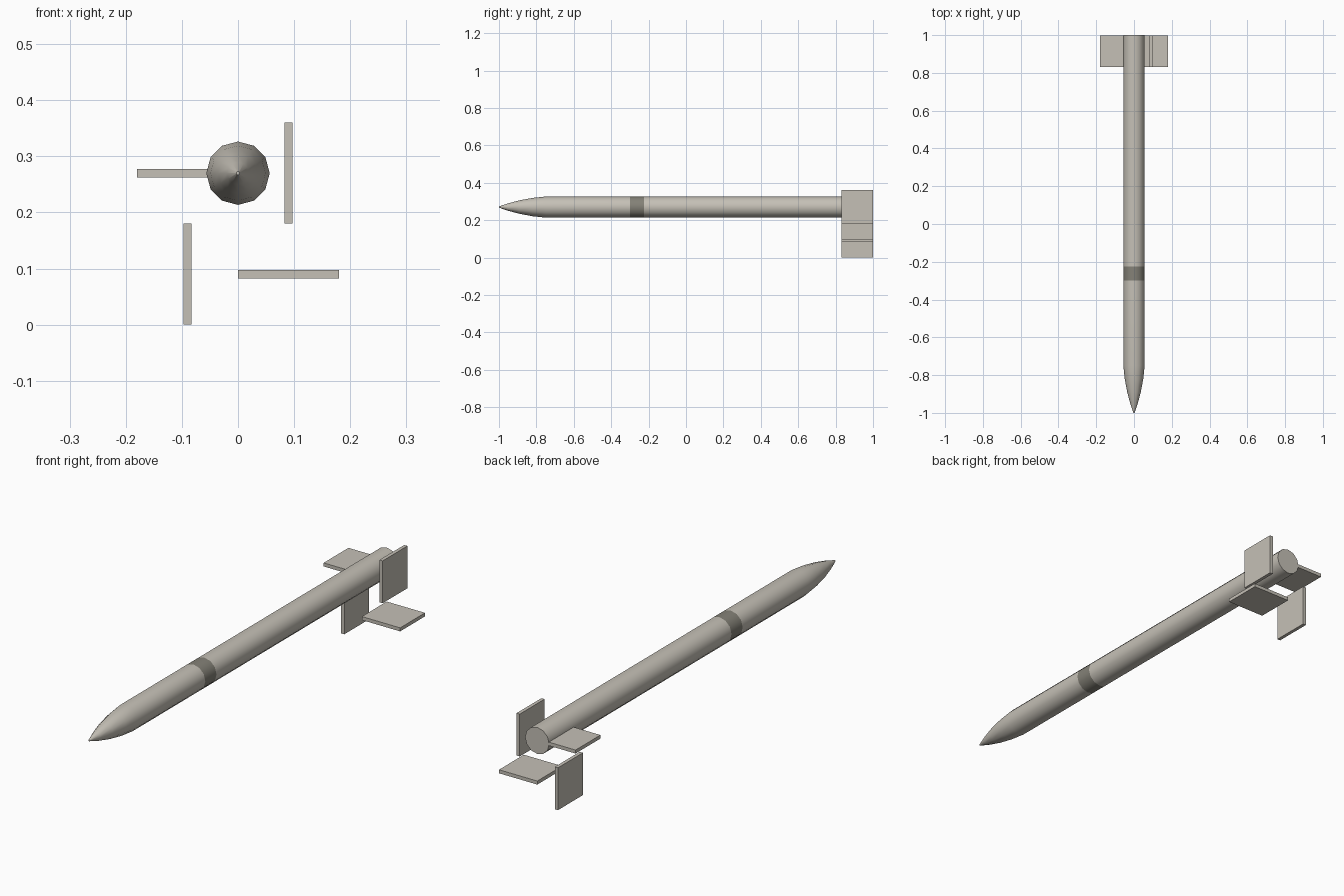
import bpy, bmesh, math
from mathutils import Matrix, Vector

if "Cube" in bpy.data.objects:
    bpy.data.objects.remove(bpy.data.objects["Cube"])

AXIS_Z, R, SIDES = 0.27, 0.0565, 12


def material(name, rgb):
    m = bpy.data.materials.new(name)
    m.diffuse_color = (*rgb, 1)
    m.use_nodes = True
    m.node_tree.nodes["Principled BSDF"].inputs["Base Color"].default_value = m.diffuse_color
    return m


grey = material("warm light grey", (0.56, 0.53, 0.47))
dark = material("dark grey", (0.23, 0.22, 0.185))


def finish(name, bm, mats):
    bmesh.ops.recalc_face_normals(bm, faces=bm.faces)
    me = bpy.data.meshes.new(name)
    bm.to_mesh(me)
    bm.free()
    for m in mats:
        me.materials.append(m)
    ob = bpy.data.objects.new(name, me)
    bpy.context.collection.objects.link(ob)
    return ob


# Body: 12-sided lathe along y, ogive nose, straight tube, painted band
profile = [(-1, 0.003), (-0.95, 0.020), (-0.89, 0.036), (-0.82, 0.049), (-0.75, R),
           (-0.3, R), (-0.225, R), (1, R)]
bm = bmesh.new()
rings = []
for y, r in profile:
    rings.append([bm.verts.new((r * math.cos(a), y, AXIS_Z + r * math.sin(a)))
                  for a in (2 * math.pi * i / SIDES for i in range(SIDES))])
for k, (a, b) in enumerate(zip(rings, rings[1:])):
    for i in range(SIDES):
        j = (i + 1) % SIDES
        f = bm.faces.new((a[i], a[j], b[j], b[i]))
        f.material_index = 1 if profile[k][0] == -0.3 else 0
bm.faces.new(rings[0])
bm.faces.new(rings[-1])
body = finish("rocket_body", bm, [grey, dark])
bpy.context.view_layer.objects.active = body
body.select_set(True)
bpy.ops.object.shade_smooth_by_angle(angle=math.radians(40))

# Fins: four plates in a pinwheel around x=0, z=0.18
pivot = Vector((0, 0, 0.18))
for n in range(4):
    bm = bmesh.new()
    bmesh.ops.create_cube(bm, size=1)
    bmesh.ops.scale(bm, vec=(0.18, 0.167, 0.015), verts=bm.verts)
    bmesh.ops.translate(bm, vec=(-0.09, 0.9155, AXIS_Z), verts=bm.verts)
    bmesh.ops.rotate(bm, cent=pivot, matrix=Matrix.Rotation(n * math.pi / 2, 3, 'Y'), verts=bm.verts)
    finish(f"tail_fin_{n + 1}", bm, [grey])
